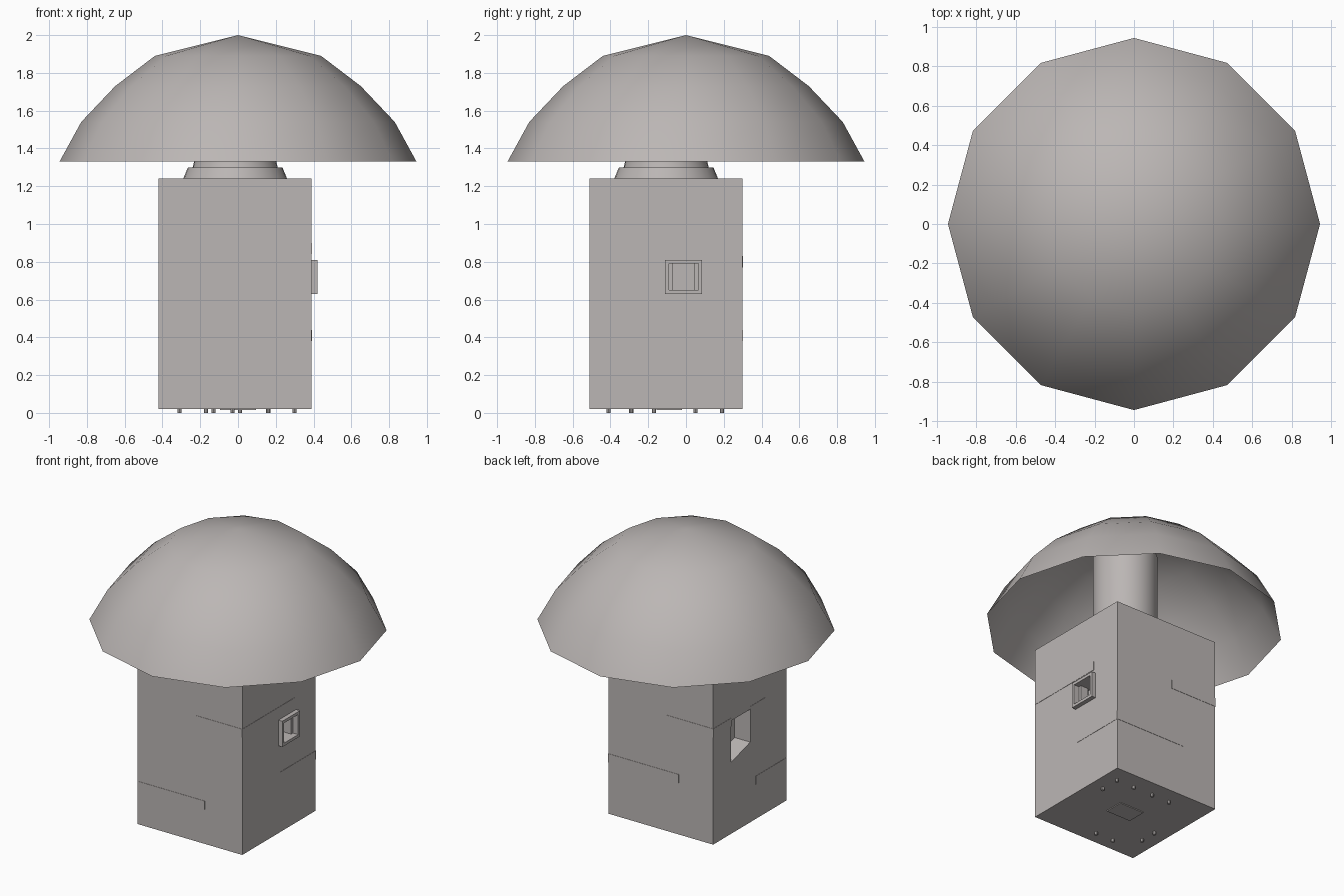
import bpy, bmesh, math

if "Cube" in bpy.data.objects:
    bpy.data.objects.remove(bpy.data.objects["Cube"])

stone = bpy.data.materials.new("warm grey")
stone.diffuse_color = (0.5, 0.47, 0.46, 1)
stone.use_nodes = True
stone.node_tree.nodes["Principled BSDF"].inputs["Base Color"].default_value = stone.diffuse_color
X0, X1, Y0, Y1 = -0.42, 0.39, -0.51, 0.30      # tower footprint
CX, CY = (X0 + X1) / 2, (Y0 + Y1) / 2


def finish(name, bm):
    bmesh.ops.recalc_face_normals(bm, faces=bm.faces)
    me = bpy.data.meshes.new(name)
    bm.to_mesh(me)
    bm.free()
    ob = bpy.data.objects.new(name, me)
    me.materials.append(stone)
    bpy.context.collection.objects.link(ob)
    return ob


def box(name, x0, x1, y0, y1, z0, z1):
    bm = bmesh.new()
    bmesh.ops.create_cube(bm, size=1)
    for v in bm.verts:
        v.co = (x0 if v.co.x < 0 else x1, y0 if v.co.y < 0 else y1, z0 if v.co.z < 0 else z1)
    return finish(name, bm)


def lathe(name, profile, sides, cx=0, cy=0):
    bm = bmesh.new()
    vs = [bm.verts.new((cx + r, cy, z)) for r, z in profile]
    es = [bm.edges.new(p) for p in zip(vs, vs[1:])]
    bmesh.ops.spin(bm, geom=vs + es, cent=(cx, cy, 0), axis=(0, 0, 1),
                   angle=2 * math.pi, steps=sides)
    bmesh.ops.remove_doubles(bm, verts=bm.verts, dist=1e-4)
    return finish(name, bm)


def smooth(ob, degrees):
    bpy.ops.object.select_all(action='DESELECT')
    ob.select_set(True)
    bpy.context.view_layer.objects.active = ob
    bpy.ops.object.shade_smooth_by_angle(angle=math.radians(degrees))


def cut(target, cutter):
    mod = target.modifiers.new("recess", 'BOOLEAN')
    mod.object, mod.operation, mod.solver = cutter, 'DIFFERENCE', 'EXACT'
    cutter.hide_render = True
    cutter.hide_viewport = True


# Twelve-sided open dome roof
dome = lathe("dome_roof", [(0.945, 1.33), (0.83, 1.54), (0.65, 1.73), (0.44, 1.89), (0, 2.0)], 12)
smooth(dome, 60)

# Tapered collar and neck carrying the roof
collar = lathe("collar", [(0, 1.24), (0.275, 1.24), (0.25, 1.30), (0.225, 1.30),
                          (0.205, 1.38), (0.205, 1.88), (0, 1.88)], 32, CX, CY)
smooth(collar, 30)

# Square tower with a window recess on each side
tower = box("tower", X0, X1, Y0, Y1, 0.02, 1.24)
cut(tower, box("right_window_cutter", 0.30, 0.5, -0.09, 0.065, 0.65, 0.79))
left_cutter = box("left_window_cutter", -0.5, -0.30, -0.11, 0.10, 0.55, 0.81)
for v in left_cutter.data.vertices:             # sloping sill
    if v.co.z < 0.6:
        v.co.z = 0.52 if v.co.y > 0 else 0.58
cut(tower, left_cutter)

# Raised frame round the right window, with jambs inside
for name, y0, y1, z0, z1 in (("frame_sill", -0.11, 0.085, 0.63, 0.65),
                             ("frame_head", -0.11, 0.085, 0.79, 0.81),
                             ("frame_front", -0.11, -0.09, 0.65, 0.79),
                             ("frame_back", 0.065, 0.085, 0.65, 0.79)):
    box(name, X1 - 0.01, 0.42, y0, y1, z0, z1)
for name, y in (("front_jamb", -0.09), ("back_jamb", 0.045)):
    box(name, 0.32, 0.38, y, y + 0.02, 0.65, 0.79)

# Flush bands that wrap the four corners
T = 0.002
for name, xa, xb, ya, yb, z in (("front_right_band", 0.03, X1, Y0, 0.07, 0.84),
                                ("front_left_band", X0, 0.10, Y0, -0.17, 0.26),
                                ("back_right_band", -0.155, X1, -0.09, Y1, 0.38),
                                ("back_left_band", X0, -0.06, -0.27, Y1, 0.77)):
    face_y = Y0 if "front" in name else Y1
    face_x = X1 if "right" in name else X0
    box(name + "_a", xa, xb, face_y - T, face_y + T, z, z + 0.06)
    if name == "back_left_band":                # stop either side of the window
        box(name + "_b", face_x - T, face_x + T, 0.10, yb, z, z + 0.06)
        box(name + "_c", face_x - T, face_x + T, ya, -0.11, z, z + 0.06)
    else:
        box(name + "_b", face_x - T, face_x + T, ya, yb, z, z + 0.06)

# Small studs and a hatch plate under the tower
for i, (x, y) in enumerate([(0.30, 0.05), (0.30, 0.19), (0.16, 0.19), (0.01, 0.19), (-0.13, 0.19),
                            (-0.03, -0.41), (-0.17, -0.41), (-0.31, -0.29), (-0.31, -0.17)]):
    lathe(f"stud_{i + 1}", [(0, 0), (0.011, 0), (0.011, 0.025), (0, 0.025)], 8, x, y)
box("hatch_plate", -0.095, 0.095, -0.155, -0.02, 0.014, 0.022)
